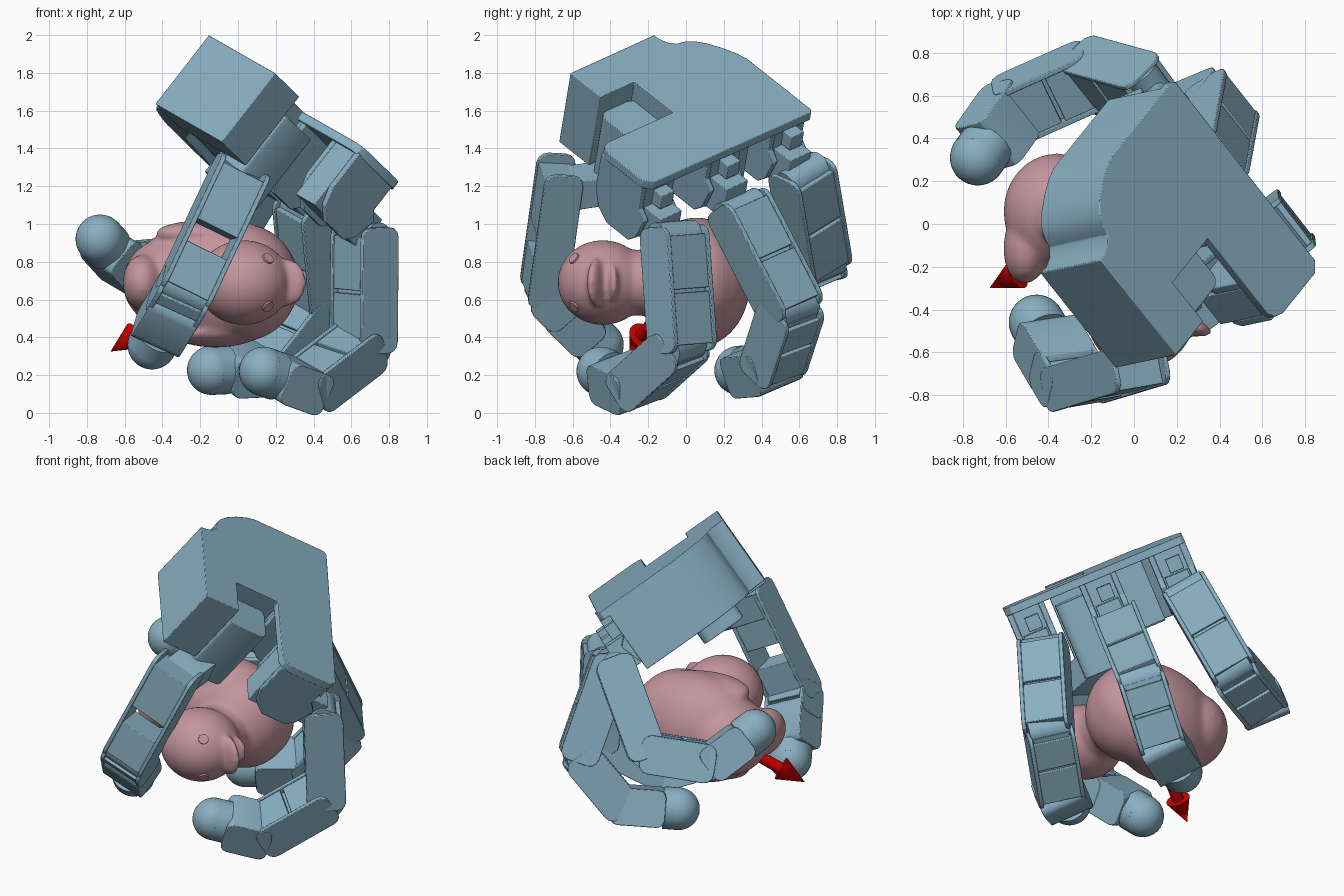
import bpy, bmesh, math
from mathutils import Vector, Matrix

if "Cube" in bpy.data.objects:
    bpy.data.objects.remove(bpy.data.objects["Cube"])

def material(name, col):
    m = bpy.data.materials.new(name)
    m.diffuse_color = (*col, 1)
    m.use_nodes = True
    m.node_tree.nodes["Principled BSDF"].inputs["Base Color"].default_value = m.diffuse_color
    return m

BLUE = material("steel_blue", (0.25, 0.43, 0.54))
PINK = material("dusty_pink", (0.55, 0.30, 0.34))
RED = material("red", (0.6, 0.0, 0.0))

def finish(name, bm, mat, M=Matrix(), bevel=0, angle=30):
    bmesh.ops.recalc_face_normals(bm, faces=bm.faces)
    me = bpy.data.meshes.new(name)
    bm.to_mesh(me)
    bm.free()
    ob = bpy.data.objects.new(name, me)
    bpy.context.collection.objects.link(ob)
    me.transform(M)
    me.materials.append(mat)
    if bevel:
        b = ob.modifiers.new("bevel", 'BEVEL')
        b.width, b.segments, b.limit_method = bevel, 2, 'ANGLE'
    bpy.ops.object.select_all(action='DESELECT')
    ob.select_set(True)
    bpy.context.view_layer.objects.active = ob
    bpy.ops.object.shade_smooth_by_angle(angle=math.radians(angle))
    return ob

def prism(name, pts, z0, z1, M, bevel=0.004, mat=BLUE):
    bm = bmesh.new()
    f = bm.faces.new([bm.verts.new((x, y, z0)) for x, y in pts])
    ext = bmesh.ops.extrude_face_region(bm, geom=[f])
    bmesh.ops.translate(bm, vec=(0, 0, z1 - z0),
                        verts=[g for g in ext['geom'] if isinstance(g, bmesh.types.BMVert)])
    return finish(name, bm, mat, M, bevel)

def rect(x0, x1, y0, y1, c=0.0):
    if not c:
        return [(x0, y0), (x1, y0), (x1, y1), (x0, y1)]
    out = []
    for cx, cy, a0 in ((x1-c, y0+c, -90), (x1-c, y1-c, 0), (x0+c, y1-c, 90), (x0+c, y0+c, 180)):
        for k in range(4):
            a = math.radians(a0 + k * 30)
            out.append((cx + c * math.cos(a), cy + c * math.sin(a)))
    return out

def frame(o, x, y, z):
    M = Matrix((x, y, z)).transposed().to_4x4()
    M.translation = o
    return M

def cone(name, a, b, r1, r2, mat, seg=32):
    a, b = Vector(a), Vector(b)
    bm = bmesh.new()
    bmesh.ops.create_cone(bm, cap_ends=True, segments=seg, radius1=r1, radius2=r2, depth=(b - a).length)
    M = Matrix.Translation((a + b) / 2) @ (b - a).to_track_quat('Z', 'Y').to_matrix().to_4x4()
    return finish(name, bm, mat, M)

def ball(name, c, r, mat, rot=None):
    bm = bmesh.new()
    bmesh.ops.create_uvsphere(bm, u_segments=36, v_segments=20, radius=1)
    M = Matrix.Translation(c) @ (rot or Matrix()) @ Matrix.Diagonal((*r, 1))
    return finish(name, bm, mat, M)

# Palm frame: V across the knuckles, W toward the fingers, N out of the back
V = Vector((0.586, -0.737, -0.335)).normalized()
N = Vector((0.605, 0.134, 0.785))
N = (N - N.dot(V) * V).normalized()
W = N.cross(V)
A = Vector((-0.155, -0.17, 2.0))
PALM = frame(A, V, W, N)

# Palm back plate, with S-shaped shoulder and thumb notch
shoulder = [(-.29, .42), (-.275, .36), (-.24, .28), (-.195, .205), (-.15, .155), (-.105, .13),
            (-.055, .12), (-.02, .085), (-.005, .04)]
plate = [(0, 0), (0.6, 0), (0.6, 0.24), (0.355, 0.24), (0.355, 0.55), (0.83, 0.55), (0.87, 0.57), (0.89, 0.62),
         (0.89, 0.90), (0.85, 0.945), (-0.27, 0.955), (-0.29, 0.935)] + shoulder
prism("palm_plate", plate, -0.05, 0, PALM)
prism("wrist_block", rect(0, 0.6, 0, 0.24), -0.465, -0.001, PALM)
prism("palm_core", rect(0, 0.355, 0.2, 0.80), -0.44, -0.04, PALM)
prism("shoulder_wall", shoulder + [(0, 0), (0.02, 0.06), (0.02, 0.3), (-0.20, 0.5), (-0.25, 0.90), (-.29, .90)],
      -0.45, -0.04, PALM)

# Finger mounts under the plate
FV = (0.765, 0.29, -0.165)
SIDE = PALM @ Matrix(((0, 0, 1, 0), (1, 0, 0, 0), (0, 1, 0, 0), (0, 0, 0, 1)))
for i, fv in enumerate(FV):
    w0 = 0.57 if i < 2 else 0.45
    prism(f"finger_mount_{i}", rect(fv - .085, fv + .085, w0, 0.9), -0.40, -0.04, PALM)
    for s in (-1, 1):
        a, b = sorted((fv + s * .085, fv + s * .12))
        prism(f"mount_cheek_{i}", [(w0, -.04), (w0, -.27), (w0+.04, -.37), (w0+.12, -.43), (.86, -.43),
              (.91, -.38), (.95, -.25), (.9, -.2), (.9, -.04)], a, b, SIDE)
    prism(f"mount_clip_{i}", rect(fv - .06, fv + .03, 0.9, 0.97), -0.19, -0.10, PALM)
    prism(f"swivel_block_{i}", rect(fv - .075, fv + .075, 0.88, 1.03), -0.40, -0.20, PALM)

# One rigid link: two side cheeks, inner blocks with a slot, and a joint pin
def link(name, a, b, side, gap=0.02, e0=0.06, e1=0.04, th=0.12):
    a, b = Vector(a), Vector(b)
    d = (b - a).normalized()
    s = (side - side.dot(d) * d).normalized()
    M = frame(a, d, s.cross(d), s)
    L = (b - a).length
    for k in (-1, 1):
        z0, z1 = sorted((k * .118, k * .143))
        prism(name + "_cheek", rect(-e0, L + e1, -th, th, 0.06), z0, z1, M)
    m = L * 0.5
    prism(name + "_rear_block", rect(-e0 + .05, m - gap / 2, -th + .008, th - .008), -.12, .12, M)
    prism(name + "_front_block", rect(m + gap / 2, L + e1 - .04, -th + .008, th - .008), -.12, .12, M)
    if gap < .05:
        prism(name + "_core", rect(0, L, -th + .03, th - .03), -.11, .11, M, 0)
    cone(name + "_pin", a - s * .125, a + s * .125, .085, .085, BLUE)

# Fingertip: short block, collar and round pad
def tip(name, a, c, side):
    a, c = Vector(a), Vector(c)
    d = (c - a).normalized()
    s = (side - side.dot(d) * d).normalized()
    L = (c - a).length
    M = frame(a, d, s.cross(d), s)
    prism(name + "_block", rect(-.05, L - .07, -.115, .115, 0.05), -.14, .14, M)
    cone(name + "_collar", c - d * .09, c, .13, .13, BLUE)
    ball(name + "_pad", c, (.13, .13, .13), BLUE)

fingers = [
    ("index", [(.67, -.06, .93), (.665, -.02, .36), (.37, -.27, .135), (.135, -.45, .22)]),
    ("middle", [(.36, .29, 1.07), (.41, .56, .55), (.17, .46, .24), (-.14, .28, .225)]),
    ("ring", [(.09, .62, 1.25), (-.20, .70, .78), (-.57, .535, .745), (-.73, .31, .92)]),
]
for n, p in fingers:
    link(n + "_proximal", p[0], p[1], V)
    link(n + "_middle", p[1], p[2], V, e0=.02)
    tip(n + "_tip", p[2], p[3], V)

# Thumb: motor in the notch, low bracket, link with a window, tip
TS = Vector((.89, .155, -.43)).normalized()
prism("thumb_motor", rect(.34, .59, .24, .53, .05), -.60, -.12, PALM)
H0, H1, HT = Vector((-.03, -.68, 1.18)), Vector((-.28, -.755, .65)), Vector((-.455, -.46, .36))
base = A + V * .48 + W * .36 - N * .54
d = (H0 - base).normalized()
s = (TS - TS.dot(d) * d).normalized()
prism("thumb_bracket", rect(-.05, (H0 - base).length + .02, -.08, .08, .03), -.11, .11,
      frame(base, d, s.cross(d), s))
link("thumb_proximal", H0, H1, TS, gap=0.13, e0=.15, e1=.05, th=.105)
mid = H1 + (HT - H1) * .3
tip("thumb_tip", mid, HT, TS)
link("thumb_distal", H1, mid + (HT - H1) * .1, TS, e0=.04, e1=.0, th=.11)

# Toy duck on its side (forward +x, up -y): blended body, neck, head, tail, wings
C = 0.69
def rz(a):
    return Matrix.Rotation(math.radians(a), 4, 'Z')
parts = [
    ball("duck_body", (-.12, .055, C), (.45, .285, .345), PINK, rz(3)),
    ball("duck_chest", (.03, .03, C), (.29, .30, .31), PINK),
    ball("duck_rump", (-.36, .06, C), (.25, .27, .24), PINK),
    ball("duck_tail", (-.50, -.10, C), (.11, .18, .15), PINK, rz(-5)),
    ball("duck_neck", (.03, -.25, C), (.19, .18, .175), PINK),
    ball("duck_head", (.03, -.44, C), (.25, .24, .225), PINK),
    ball("duck_upper_bill", (.25, -.47, C), (.12, .04, .13), PINK, rz(-20)),
    ball("duck_lower_bill", (.24, -.39, C), (.09, .03, .10), PINK, rz(8)),
]
for k in (-1, 1):
    parts.append(ball("duck_wing", (-.17, -.0, C + k * .26), (.27, .15, .07), PINK, rz(10)))
bpy.ops.object.select_all(action='DESELECT')
for p in parts:
    p.select_set(True)
bpy.context.view_layer.objects.active = parts[0]
bpy.ops.object.join()
duck = bpy.context.view_layer.objects.active
duck.name = "duck"
duck.modifiers.clear()
r = duck.modifiers.new("blend", 'REMESH')
r.mode, r.voxel_size, r.use_smooth_shade = 'VOXEL', 0.015, True
sm = duck.modifiers.new("soften", 'SMOOTH')
sm.factor, sm.iterations = 0.5, 12
for k in (-1, 1):
    n = Vector((.5, -.62, k * .55)).normalized()
    q = Vector((.03 + n.x * .25, -.44 + n.y * .24, C + n.z * .225))
    cone("duck_eye", q - n * .04, q + n * .006, .036, .03, PINK)

# Red arrow from the duck's middle
T = Vector((-.675, -.30, .325))
u = (T - Vector((-.1, 0, C))).normalized()
cone("arrow_shaft", T - u * .68, T - u * .14, .036, .036, RED)
cone("arrow_head", T - u * .17, T, .075, .0, RED)
